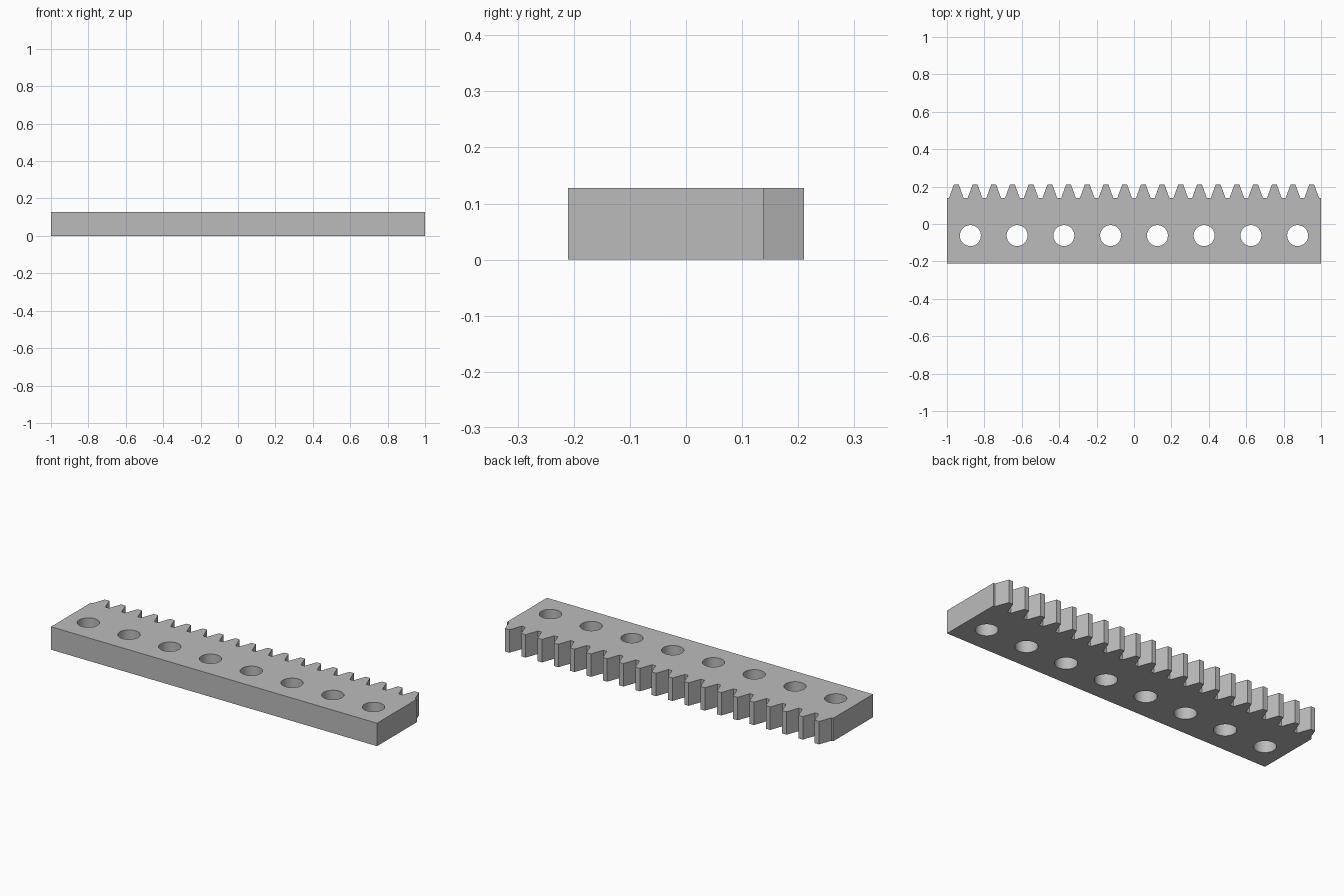
import bpy
import bmesh
import math
from mathutils import Matrix

cube = bpy.data.objects.get("Cube")
if cube:
    bpy.data.objects.remove(cube, do_unlink=True)

# Overall sizes
LENGTH, DEPTH = 2.0, 0.42
TEETH, HOLES = 20, 8
PITCH = LENGTH / TEETH
MODULE = PITCH / math.pi
THICK = 4 * MODULE
FLANK = math.tan(math.radians(20))
TIP_Y = DEPTH / 2
ROOT_Y = TIP_Y - 2.25 * MODULE
HOLE_Y, HOLE_R = -0.062, 0.056


def mesh_object(name, bm):
    bmesh.ops.recalc_face_normals(bm, faces=bm.faces[:])
    mesh = bpy.data.meshes.new(name)
    bm.to_mesh(mesh)
    bm.free()
    obj = bpy.data.objects.new(name, mesh)
    bpy.context.collection.objects.link(obj)
    return obj


# Steel colour
steel = bpy.data.materials.new("steel grey")
steel.use_nodes = True
colour = (0.5, 0.5, 0.5, 1.0)
steel.diffuse_color = colour
steel.node_tree.nodes["Principled BSDF"].inputs["Base Color"].default_value = colour

# Rack outline: straight bar with trapezoid teeth along the back
half = LENGTH / 2
tip = PITCH / 4 - MODULE * FLANK
root = PITCH / 4 + 1.25 * MODULE * FLANK
outline = [(half, -TIP_Y), (half, ROOT_Y)]
for i in reversed(range(TEETH)):
    x = -half + (i + 0.5) * PITCH
    outline += [(x + root, ROOT_Y), (x + tip, TIP_Y),
                (x - tip, TIP_Y), (x - root, ROOT_Y)]
outline += [(-half, ROOT_Y), (-half, -TIP_Y)]

bm = bmesh.new()
face = bm.faces.new([bm.verts.new((x, y, 0)) for x, y in outline])
grown = bmesh.ops.extrude_face_region(bm, geom=[face], use_keep_orig=True)
top = [v for v in grown["geom"] if isinstance(v, bmesh.types.BMVert)]
bmesh.ops.translate(bm, verts=top, vec=(0, 0, THICK))
rack = mesh_object("gear_rack", bm)
rack.data.materials.append(steel)

# Row of round mounting holes
bm = bmesh.new()
for i in range(HOLES):
    x = -half + (i + 0.5) * LENGTH / HOLES
    bmesh.ops.create_cone(bm, cap_ends=True, segments=64, radius1=HOLE_R,
                          radius2=HOLE_R, depth=THICK * 2,
                          matrix=Matrix.Translation((x, HOLE_Y, THICK / 2)))
cutter = mesh_object("hole_cutter", bm)
cutter.data.materials.append(steel)
cutter.hide_render = True

cut = rack.modifiers.new("mounting holes", 'BOOLEAN')
cut.operation = 'DIFFERENCE'
cut.solver = 'EXACT'
cut.object = cutter

# Apply the holes and smooth only their walls
bpy.ops.object.select_all(action='DESELECT')
rack.select_set(True)
bpy.context.view_layer.objects.active = rack
bpy.ops.object.modifier_apply(modifier=cut.name)
bpy.data.objects.remove(cutter, do_unlink=True)
bpy.ops.object.shade_smooth_by_angle(angle=math.radians(15))
